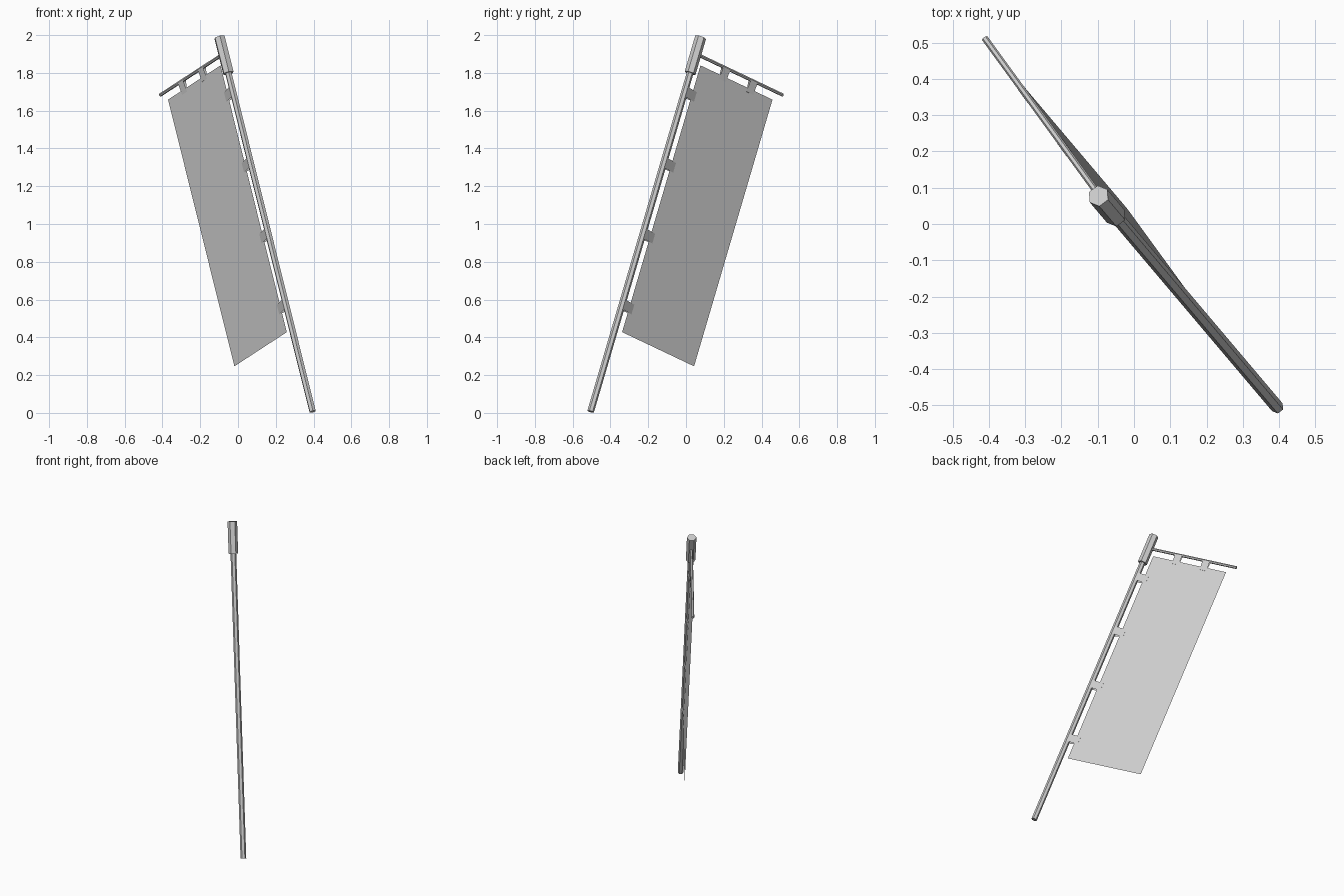
import bpy, bmesh
from math import pi
from mathutils import Matrix, Vector

cube = bpy.data.objects.get("Cube")
if cube:
    bpy.data.objects.remove(cube, do_unlink=True)

grey = bpy.data.materials.new("light grey")
grey.use_nodes = True
colour = (0.6, 0.6, 0.6, 1)
grey.diffuse_color = colour
grey.node_tree.nodes["Principled BSDF"].inputs["Base Color"].default_value = colour

# Leaning frame: local x runs along the crossbar, z along the pole, y through the cloth
along_pole = Vector((-0.495, 0.585, 1.99)).normalized()
across = Vector((-0.335, 0.46, -0.22))
across = (across - along_pole * across.dot(along_pole)).normalized()
through = along_pole.cross(across)
lean = Matrix((across, through, along_pole)).transposed().to_4x4()
lean.translation = (0.395, -0.505, 0.007)


def finish(name, bm):
    mesh = bpy.data.meshes.new(name)
    bm.to_mesh(mesh)
    bm.free()
    mesh.materials.append(grey)
    obj = bpy.data.objects.new(name, mesh)
    obj.matrix_world = lean
    bpy.context.collection.objects.link(obj)
    return obj


def hex_rod(name, radius, length, place):
    bm = bmesh.new()
    bmesh.ops.create_cone(bm, cap_ends=True, segments=6, radius1=radius,
                          radius2=radius, depth=length,
                          matrix=place @ Matrix.Translation((0, 0, length / 2)))
    finish(name, bm)


def strip(name, profile, sweep):
    """Sweep an open profile along a vector to make a sheet."""
    bm = bmesh.new()
    rows = [(bm.verts.new(p), bm.verts.new(Vector(p) + Vector(sweep))) for p in profile]
    for (a, b), (c, d) in zip(rows, rows[1:]):
        bm.faces.new((a, b, d, c))
    finish(name, bm)


POLE_TOP, BAR_HEIGHT = 2.123, 2.03
CLOTH_NEAR, CLOTH_FAR = 0.05, 0.555
CLOTH_LOW, CLOTH_HIGH = 0.47, 1.983

# Pole, its thicker cap and the crossbar
hex_rod("pole", 0.018, 2.0, Matrix.Identity(4))
hex_rod("pole_cap", 0.03, POLE_TOP - 1.92, Matrix.Translation((0, 0, 1.92)))
hex_rod("crossbar", 0.009, 0.61,
        Matrix.Translation((0, 0, BAR_HEIGHT)) @ Matrix.Rotation(pi / 2, 4, "Y"))

# Banner cloth
strip("banner_cloth", [(CLOTH_NEAR, 0, CLOTH_LOW), (CLOTH_FAR, 0, CLOTH_LOW)],
      (0, 0, CLOTH_HIGH - CLOTH_LOW))

# Folded loops holding the cloth to the pole
for i in range(4):
    z = 0.58 + 0.402 * i
    strip(f"pole_loop_{i + 1}",
          [(0, 0.0175, z), (0.075, 0.001, z), (0.075, -0.001, z), (0, -0.0175, z)],
          (0, 0, 0.055))

# Folded loops hanging the cloth from the crossbar
for i, part in enumerate((0.32, 0.7)):
    x = CLOTH_NEAR + part * (CLOTH_FAR - CLOTH_NEAR) - 0.024
    low = CLOTH_HIGH - 0.022
    strip(f"crossbar_loop_{i + 1}",
          [(x, 0.0095, BAR_HEIGHT), (x, 0.001, low),
           (x, -0.001, low), (x, -0.0095, BAR_HEIGHT)],
          (0.048, 0, 0))
